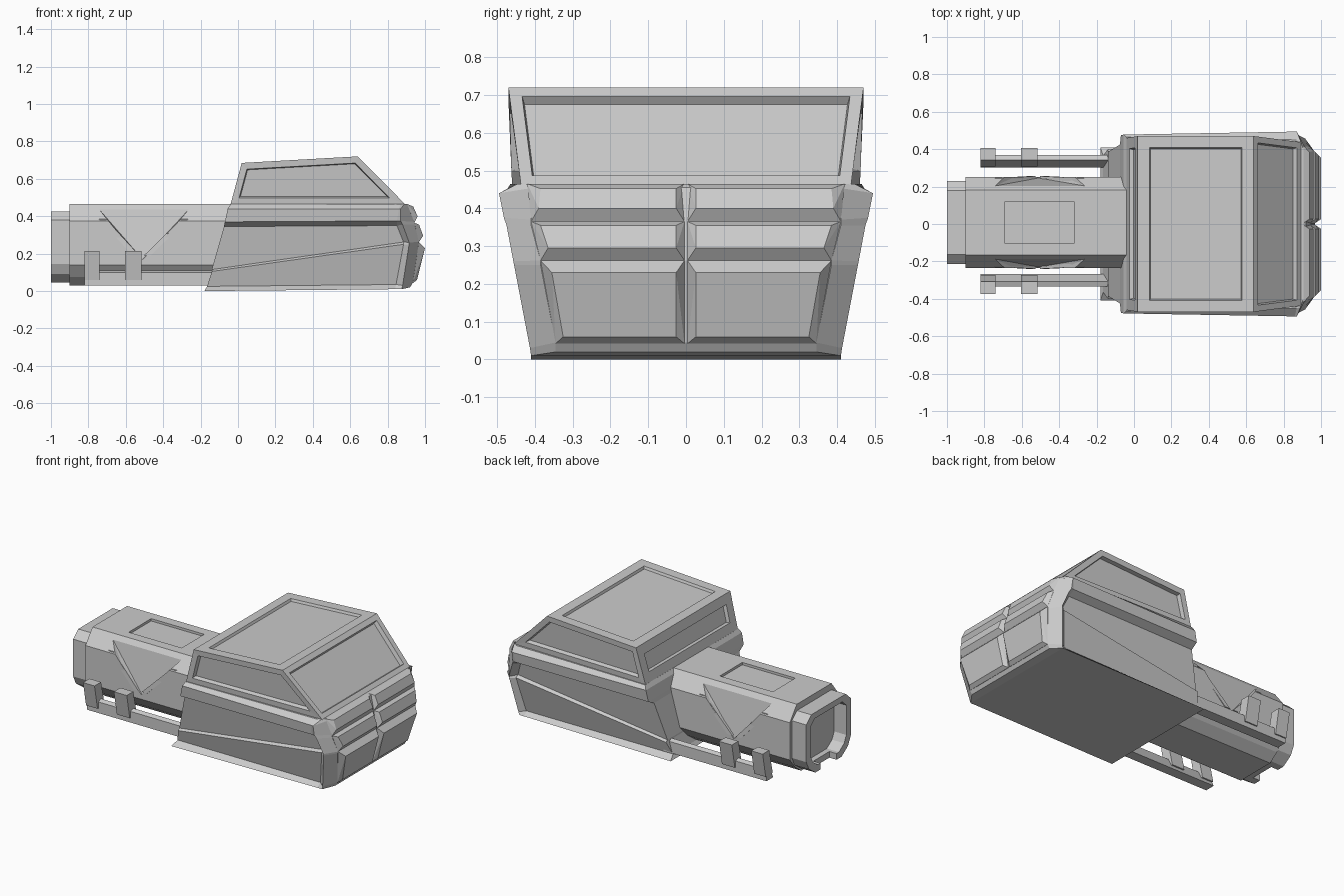
import bpy, bmesh
from mathutils import Vector

if "Cube" in bpy.data.objects:
    bpy.data.objects.remove(bpy.data.objects["Cube"])


def finish(bm, name):
    bmesh.ops.recalc_face_normals(bm, faces=bm.faces)
    me = bpy.data.meshes.new(name)
    bm.to_mesh(me)
    bm.free()
    ob = bpy.data.objects.new(name, me)
    bpy.context.collection.objects.link(ob)
    return ob


def hull(name, pts):
    bm = bmesh.new()
    for p in pts:
        bm.verts.new(p)
    bmesh.ops.convex_hull(bm, input=bm.verts)
    bmesh.ops.dissolve_limit(bm, angle_limit=0.01, verts=bm.verts, edges=bm.edges)
    return finish(bm, name)


def box(name, x0, x1, y0, y1, z0, z1):
    return hull(name, [(x, y, z) for x in (x0, x1) for y in (y0, y1) for z in (z0, z1)])


def mirror_y(ob):
    m = ob.modifiers.new("mirror", 'MIRROR')
    m.use_axis = (False, True, False)
    return ob


def cut(ob, cutter):
    m = ob.modifiers.new("cut", 'BOOLEAN')
    m.operation = 'DIFFERENCE'
    m.solver = 'EXACT'
    m.object = cutter
    bpy.context.view_layer.objects.active = ob
    bpy.ops.object.modifier_apply(modifier=m.name)
    bpy.data.objects.remove(cutter)


# Lower cab shell: half cross-sections from sill up to deck, lofted rear to nose
sections = [
    [(-.18, .41, 0), (-.165, .365, .025), (-.14, .40, .105), (-.14, .385, .115),
     (-.075, .425, .345), (-.07, .475, .37), (-.055, .478, .44), (-.04, .465, .465)],
    [(.84, .41, .01), (.845, .385, .035), (.885, .43, .25), (.885, .41, .262),
     (.85, .435, .35), (.85, .48, .375), (.86, .494, .44), (.87, .45, .465)],
    [(.875, .41, .01), (.88, .413, .03), (.915, .455, .25), (.915, .457, .26),
     (.88, .475, .355), (.87, .482, .375), (.87, .495, .44), (.89, .445, .465)],
    [(.92, .345, .02), (.935, .345, .045), (.965, .385, .25), (.967, .385, .262),
     (.945, .41, .355), (.943, .41, .37), (.92, .40, .455), (.905, .40, .465)],
]
bm = bmesh.new()
rows, mids = [], []
for s in sections:
    rows.append([bm.verts.new(p) for p in s])
    mids.append([bm.verts.new((p[0], 0, p[2])) for p in s])
n = len(sections[0])
for k in range(len(sections) - 1):
    a, b = rows[k], rows[k + 1]
    for i in range(n - 1):
        bm.faces.new((a[i], b[i], b[i + 1], a[i + 1]))
    for i in (0, n - 1):
        bm.faces.new((a[i], b[i], mids[k + 1][i], mids[k][i]))
for k in (0, -1):
    for i in range(n - 1):
        bm.faces.new((rows[k][i], rows[k][i + 1], mids[k][i + 1], mids[k][i]))
loose = [v for v in bm.verts if not v.link_faces]
bmesh.ops.delete(bm, geom=loose, context='VERTS')
mirror_y(finish(bm, "lower_cab"))

# Nose pads: (x, z, half width) for lower base, lower face, upper face, upper base
pads = [
    [(.935, .042, .345), (.957, .06, .325), (1.0, .23, .355), (.967, .262, .385)],
    [(.967, .262, .385), (.99, .295, .365), (.968, .355, .385), (.943, .365, .41)],
    [(.943, .365, .41), (.96, .40, .39), (.937, .452, .385), (.905, .465, .42)],
]
for k, pad in enumerate(pads):
    pts = []
    for i, (x, z, w) in enumerate(pad):
        inner = .026 if i in (1, 2) else .004
        pts += [(x, inner, z), (x, w, z)]
    pts += [(pad[0][0] - .02, .004, pad[0][1]), (pad[3][0] - .02, .004, pad[3][1])]
    mirror_y(hull("nose_pad_%d" % k, pts))

# Upper cabin with recessed roof panel and windows
bm = bmesh.new()
v = [bm.verts.new(p) for p in [
    (-.04, -.46, .463), (.895, -.437, .463), (.895, .437, .463), (-.04, .46, .463),
    (.02, -.47, .685), (.64, -.47, .72), (.64, .47, .72), (.02, .47, .685)]]
bm.faces.new((v[3], v[2], v[1], v[0]))
panels = [((4, 5, 6, 7), .062, .015), ((1, 2, 6, 5), .033, .025),
          ((0, 1, 5, 4), .035, .025), ((2, 3, 7, 6), .035, .025), ((3, 0, 4, 7), .06, .02)]
made = [(bm.faces.new([v[i] for i in idx]), t, d) for idx, t, d in panels]
bm.normal_update()
for f, t, d in made:
    bmesh.ops.inset_individual(bm, faces=[f], thickness=t, depth=0, use_even_offset=True)
    bmesh.ops.inset_individual(bm, faces=[f], thickness=.006, depth=-d, use_even_offset=True)
finish(bm, "upper_cabin")

# Rear hull with eight-sided section
OFF = .008


def rear_prism(name, prof, x0, x1):
    return hull(name, [(x, s * y + OFF, z) for x in (x0, x1) for s in (-1, 1) for y, z in prof])


rear = rear_prism("rear_hull", [(.173, .465), (.243, .375), (.243, .14), (.19, .075), (.13, .03)], -.9, -.03)
cut(rear, box("hatch_cutter", -.69, -.32, OFF - .112, OFF + .112, .45, .6))
for s in (-1, 1):
    cut(rear, hull("side_cutter", [(x, s * y + OFF, z) for x, y, z in [
        (-.745, .3, .44), (-.26, .3, .44), (-.51, .3, .15),
        (-.745, .195, .44), (-.26, .195, .44),
        (-.70, .208, .39), (-.31, .208, .39), (-.51, .238, .17)]]))

# Diagonal braces beside the recessed side panels
for s in (-1, 1):
    for xa, xb in ((-.725, -.545), (-.285, -.485)):
        hull("side_brace", [(x + dx, s * y + OFF, z) for x, y, z in (
            (xa, .238, .385), (xa, .215, .385), (xb, .248, .19), (xb, .235, .19)) for dx in (-.018, .018)])

# Hollow rear collar
ring = [(.172, .425), (.222, .38), (.222, .145), (.195, .09), (.13, .045)]
collar = rear_prism("rear_collar", ring, -1, -.89)
cut(collar, rear_prism("collar_cutter", [(y * .8, .24 + (z - .24) * .8) for y, z in ring], -1.1, -.915))
cut(collar, box("notch_cutter", -1.1, -.95, OFF - .08, OFF + .08, 0, .12))

# Side rails and their leaning clips
for s in (-1, 1):
    o = .017
    hull("side_rail", [(x, s * y + o, z) for x in (-.82, -.1) for y, z in
                       ((.285, .03), (.352, .03), (.352, .10), (.325, .11))])
    for x0, x1 in ((-.82, -.74), (-.605, -.515)):
        hull("rail_clip", [(x, s * y + o, z) for x in (x0, x1) for y, z in
                           ((.29, .06), (.36, .06), (.39, .215), (.325, .215))])
